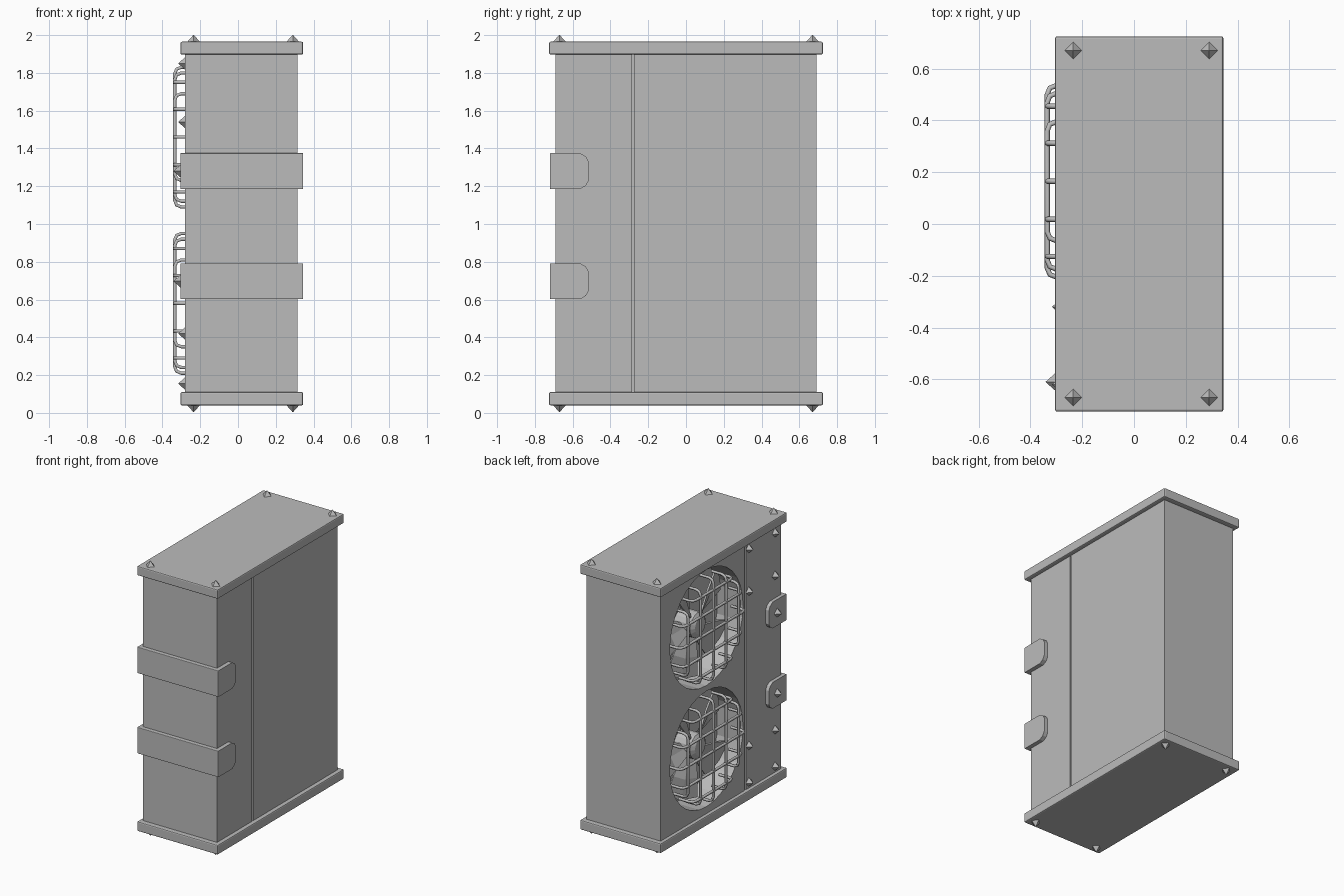
import bpy, bmesh, math
from mathutils import Vector

if "Cube" in bpy.data.objects:
    bpy.data.objects.remove(bpy.data.objects["Cube"], do_unlink=True)

grey = bpy.data.materials.new("plain grey")
grey.use_nodes = True
colour = (0.5, 0.5, 0.5, 1)
grey.diffuse_color = colour
grey.node_tree.nodes["Principled BSDF"].inputs["Base Color"].default_value = colour

SIDE = -0.28      # vent side face
FAN_Y = 0.165
FAN_Z = (0.58, 1.46)


def finish(name, bm):
    bmesh.ops.recalc_face_normals(bm, faces=bm.faces)
    mesh = bpy.data.meshes.new(name)
    bm.to_mesh(mesh)
    bm.free()
    mesh.materials.append(grey)
    ob = bpy.data.objects.new(name, mesh)
    bpy.context.collection.objects.link(ob)
    return ob


def box(name, lo, hi, bevel=0.0):
    bm = bmesh.new()
    bmesh.ops.create_cube(bm, size=1)
    for v in bm.verts:
        v.co = [(a + b) / 2 + c * (b - a) for a, b, c in zip(lo, hi, v.co)]
    if bevel:
        bmesh.ops.bevel(bm, geom=bm.edges[:], offset=bevel, segments=2,
                        profile=0.5, affect='EDGES')
    return finish(name, bm)


def lathe_x(name, y, z, rings, sides=32):
    """Closed solid turned about the x direction from (x, radius) rings."""
    bm = bmesh.new()
    loops = []
    for x, r in rings:
        loops.append([bm.verts.new((x, y + r * math.cos(a), z + r * math.sin(a)))
                      for a in (math.tau * i / sides for i in range(sides))])
    for p, q in zip(loops, loops[1:]):
        for i in range(sides):
            j = (i + 1) % sides
            bm.faces.new((p[i], p[j], q[j], q[i]))
    bm.faces.new(loops[0])
    bm.faces.new(loops[-1])
    return finish(name, bm)


def bolt(name, pos, direction):
    bm = bmesh.new()
    bmesh.ops.create_cone(bm, cap_ends=True, segments=4, radius1=0.033,
                          radius2=0.001, depth=0.036)
    ob = finish(name, bm)
    d = Vector(direction)
    ob.rotation_euler = d.to_track_quat('Z', 'Y').to_euler()
    ob.location = Vector(pos) + d * 0.018
    return ob


# Cabinet: two sections around a recessed core leave a seam
box("front_section", (SIDE, -0.69, 0.08), (0.315, -0.287, 1.92))
rear = box("rear_section", (SIDE, -0.274, 0.08), (0.315, 0.69, 1.92))
box("seam_core", (SIDE + 0.02, -0.35, 0.09), (0.295, -0.24, 1.91))

# Round fan openings
for z in FAN_Z:
    cutter = lathe_x("fan_cutter", FAN_Y, z, [(SIDE - 0.1, 0.42), (SIDE + 0.2, 0.42)])
    cutter.hide_render = True
    cutter.hide_set(True)
    mod = rear.modifiers.new("opening", 'BOOLEAN')
    mod.object = cutter
    mod.operation = 'DIFFERENCE'
    mod.solver = 'EXACT'
bpy.context.view_layer.update()
cut_mesh = bpy.data.meshes.new_from_object(
    rear.evaluated_get(bpy.context.evaluated_depsgraph_get()))
rear.modifiers.clear()
rear.data = cut_mesh
for ob in [o for o in bpy.data.objects if o.name.startswith("fan_cutter")]:
    bpy.data.objects.remove(ob, do_unlink=True)

# Top and bottom plates with corner bolts
for name, z0, z1, face, d in (("bottom_plate", 0.04, 0.11, 0.04, -1),
                              ("top_plate", 1.897, 1.965, 1.965, 1)):
    box(name, (-0.305, -0.725, z0), (0.345, 0.725, z1), 0.008)
    for x in (-0.235, 0.29):
        for y in (-0.67, 0.67):
            bolt(name + "_bolt", (x, y, face), (0, 0, d))

# Straps wrapping the front, with chamfered tabs on both sides
for z in (0.697, 1.28):
    h = 0.095
    box("strap_front", (-0.305, -0.72, z - h), (0.345, -0.685, z + h), 0.004)
    for x0, x1 in ((-0.305, SIDE + 0.01), (0.305, 0.345)):
        outline = [(-0.715, -h), (-0.56, -h), (-0.53, -0.077), (-0.515, -0.05)]
        outline += [(y, -dz) for y, dz in reversed(outline)]
        bm = bmesh.new()
        face = bm.faces.new([bm.verts.new((x0, y, z + dz)) for y, dz in outline])
        out = bmesh.ops.extrude_face_region(bm, geom=[face])
        moved = [v for v in out["geom"] if isinstance(v, bmesh.types.BMVert)]
        bmesh.ops.translate(bm, verts=moved, vec=(x1 - x0, 0, 0))
        finish("strap_tab", bm)
    bolt("strap_bolt", (-0.305, -0.61, z), (-1, 0, 0))

# Access panel bolts
for y in (-0.32, -0.62):
    for z in (0.155, 0.42, 1.54, 1.85):
        bolt("panel_bolt", (SIDE, y, z), (-1, 0, 0))


# Wire guards: bent bars crossing both ways
def guard(z):
    cu = bpy.data.curves.new("fan_guard", 'CURVE')
    cu.dimensions = '3D'
    cu.bevel_depth = 0.01
    cu.bevel_resolution = 1
    cu.use_fill_caps = True
    top = SIDE - 0.055
    for off in (-0.29, -0.147, 0, 0.147, 0.29):
        half = math.sqrt(0.37 ** 2 - off ** 2)
        side = [(half, SIDE + 0.06), (half, top + 0.035),
                (half - 0.01, top + 0.01), (half - 0.035, top)]
        path = side + [(-s, x) for s, x in reversed(side)]
        for upright in (False, True):
            sp = cu.splines.new('POLY')
            sp.points.add(len(path) - 1)
            for p, (s, x) in zip(sp.points, path):
                dy, dz = (off, s) if upright else (s, off)
                p.co = (x, FAN_Y + dy, z + dz, 1)
    cu.materials.append(grey)
    ob = bpy.data.objects.new("fan_guard", cu)
    bpy.context.collection.objects.link(ob)


# Fan hub and pitched blades inside each opening
def fan(z):
    lathe_x("fan_hub", FAN_Y, z, [(SIDE + 0.21, 0.09), (SIDE + 0.07, 0.09),
                                  (SIDE + 0.05, 0.06)], 16)
    bm = bmesh.new()
    for k in range(5):
        rows = []
        for r, spread in ((0.07, 0.35), (0.24, 0.4), (0.38, 0.36)):
            row = []
            for t in (-1, 0, 1):
                a = math.tau * k / 5 + t * spread
                row.append(bm.verts.new((SIDE + 0.12 + 0.035 * t,
                                         FAN_Y + r * math.cos(a), z + r * math.sin(a))))
            rows.append(row)
        for p, q in zip(rows, rows[1:]):
            for i in range(2):
                bm.faces.new((p[i], p[i + 1], q[i + 1], q[i]))
    ob = finish("fan_blades", bm)
    mod = ob.modifiers.new("thickness", 'SOLIDIFY')
    mod.thickness = 0.012


for z in FAN_Z:
    guard(z)
    fan(z)
